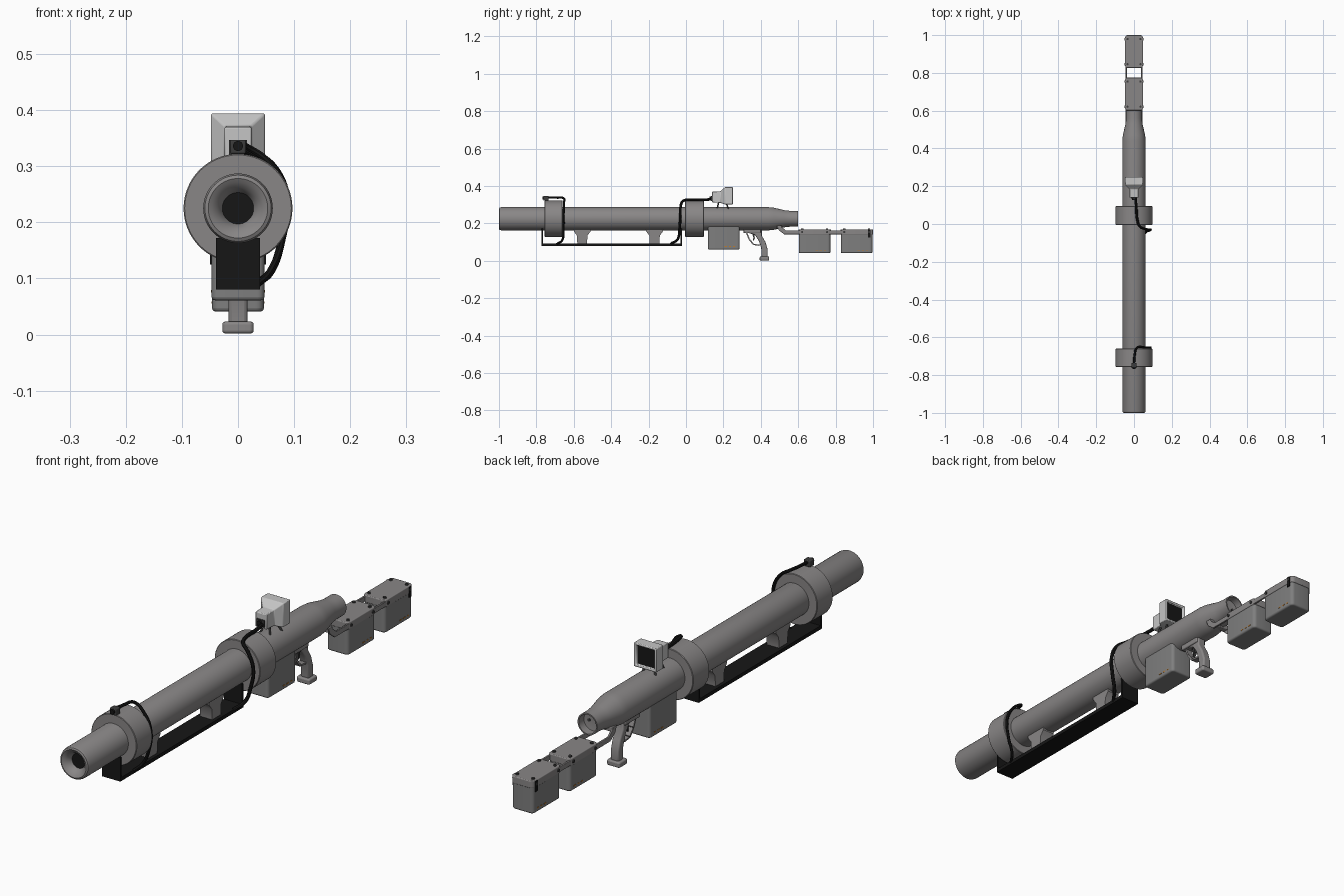
import bpy, bmesh, math
from mathutils import Vector, Matrix

cube = bpy.data.objects.get("Cube")
if cube:
    bpy.data.objects.remove(cube, do_unlink=True)


def material(name, rgb):
    m = bpy.data.materials.new(name)
    m.use_nodes = True
    color = (*rgb, 1)
    m.diffuse_color = color
    m.node_tree.nodes["Principled BSDF"].inputs["Base Color"].default_value = color
    return m


GREY = material("tube grey", (0.25, 0.24, 0.24))
BOXGREY = material("box grey", (0.21, 0.21, 0.21))
PALE = material("pale grey", (0.56, 0.56, 0.56))
BLACK = material("black", (0.008, 0.008, 0.008))
DARK = material("dark metal", (0.045, 0.045, 0.045))
ORANGE = material("orange", (0.5, 0.2, 0.03))

AXIS_Z = 0.225
parts = []


def finish(name, bm, *mats):
    bmesh.ops.recalc_face_normals(bm, faces=bm.faces)
    mesh = bpy.data.meshes.new(name)
    bm.to_mesh(mesh)
    bm.free()
    obj = bpy.data.objects.new(name, mesh)
    bpy.context.collection.objects.link(obj)
    for m in mats:
        mesh.materials.append(m)
    parts.append(obj)
    return obj


def bevel(obj, width, segments=3):
    mod = obj.modifiers.new("Bevel", "BEVEL")
    mod.width, mod.segments = width, segments
    mod.limit_method, mod.angle_limit = "ANGLE", math.radians(40)


def lathe(name, profile, mat, steps=64):
    """Spin (y, radius) points around the barrel axis."""
    bm = bmesh.new()
    verts = [bm.verts.new((0, y, AXIS_Z + r)) for y, r in profile]
    edges = [bm.edges.new(p) for p in zip(verts, verts[1:])]
    bmesh.ops.spin(bm, geom=verts + edges, cent=(0, 0, AXIS_Z), axis=(0, 1, 0),
                   angle=math.tau, steps=steps)
    bmesh.ops.remove_doubles(bm, verts=bm.verts, dist=0.0002)
    return finish(name, bm, mat)


def box(name, xs, ys, zs, mat, width=0, vertical=0):
    """Box from ranges; vertical rounds the upright edges, width the rest."""
    bm = bmesh.new()
    size = [b - a for a, b in (xs, ys, zs)]
    mid = [(a + b) / 2 for a, b in (xs, ys, zs)]
    bmesh.ops.create_cube(bm, size=1, matrix=Matrix.LocRotScale(Vector(mid), None, Vector(size)))
    if vertical:
        upright = [e for e in bm.edges if abs(e.verts[0].co.z - e.verts[1].co.z) > 1e-4]
        bmesh.ops.bevel(bm, geom=upright, offset=vertical, segments=5, profile=0.5, affect="EDGES")
    obj = finish(name, bm, mat)
    if width:
        bevel(obj, width)
    return obj


def prism(name, outline, half, mat, width=0):
    """Side outline in (y, z), extruded across x."""
    bm = bmesh.new()
    face = bm.faces.new([bm.verts.new((-half, y, z)) for y, z in outline])
    ext = bmesh.ops.extrude_face_region(bm, geom=[face])
    bmesh.ops.translate(bm, vec=(2 * half, 0, 0),
                        verts=[v for v in ext["geom"] if isinstance(v, bmesh.types.BMVert)])
    obj = finish(name, bm, mat)
    if width:
        bevel(obj, width)
    return obj


def rod(name, a, b, radius, mat, sides=12):
    a, b = Vector(a), Vector(b)
    bm = bmesh.new()
    turn = (b - a).to_track_quat("Z", "Y")
    bmesh.ops.create_cone(bm, cap_ends=True, segments=sides, radius1=radius, radius2=radius,
                          depth=(b - a).length, matrix=Matrix.LocRotScale((a + b) / 2, turn, None))
    return finish(name, bm, mat)


def cable(name, points, radius, mat):
    curve = bpy.data.curves.new(name, "CURVE")
    curve.dimensions = "3D"
    curve.bevel_depth, curve.bevel_resolution = radius, 2
    curve.use_fill_caps = True
    curve.resolution_u = 6
    spline = curve.splines.new("BEZIER")
    spline.bezier_points.add(len(points) - 1)
    for p, co in zip(spline.bezier_points, points):
        p.co = co
        p.handle_left_type = p.handle_right_type = "AUTO"
    curve.materials.append(mat)
    obj = bpy.data.objects.new(name, curve)
    bpy.context.collection.objects.link(obj)
    bpy.ops.object.select_all(action="DESELECT")
    obj.select_set(True)
    bpy.context.view_layer.objects.active = obj
    bpy.ops.object.convert(target="MESH")
    parts.append(bpy.context.view_layer.objects.active)


# Barrel with rounded funnel muzzle and necked, open rear
lathe("barrel", [(-0.97, 0.028), (-0.978, 0.031), (-0.988, 0.037), (-0.996, 0.046),
                 (-1, 0.053), (-0.997, 0.059), (-0.988, 0.062), (0.44, 0.062),
                 (0.47, 0.059), (0.53, 0.045), (0.56, 0.042), (0.6, 0.042),
                 (0.6, 0.037), (0.57, 0.036), (0.565, 0)], GREY)
lathe("bore", [(-0.97, 0.0285), (-0.969, 0)], BLACK)
for s in (-1, 1):
    rod("rear_contact", (s * 0.016, 0.56, AXIS_Z), (s * 0.016, 0.57, AXIS_Z), 0.006, DARK)

# Two collars around the barrel
for name, a, b in (("front_collar", -0.756, -0.66), ("rear_collar", -0.005, 0.095)):
    lathe(name, [(a, 0.06), (a, 0.095), (a + 0.002, 0.097), (b - 0.002, 0.097),
                 (b, 0.095), (b, 0.06)], GREY)

# Lower tray with end plates and flared supports
box("tray", (-0.039, 0.039), (-0.772, -0.022), (0.08, 0.094), BLACK)
box("tray_front_plate", (-0.039, 0.039), (-0.772, -0.764), (0.08, 0.172), BLACK)
box("tray_rear_plate", (-0.039, 0.039), (-0.03, -0.022), (0.08, 0.172), BLACK)
for c in (-0.555, -0.168):
    prism("tray_support", [(c - 0.045, 0.17), (c - 0.045, 0.158), (c - 0.028, 0.135),
                           (c - 0.026, 0.092), (c + 0.026, 0.092), (c + 0.028, 0.135),
                           (c + 0.045, 0.158), (c + 0.045, 0.17)], 0.026, GREY)

# Box below the barrel
box("under_box", (-0.047, 0.047), (0.117, 0.287), (0.061, 0.19), BOXGREY, 0.006, 0.012)

# Pistol grip, trigger and guard
prism("grip", [(0.335, 0.17), (0.335, 0.148), (0.368, 0.14), (0.388, 0.11), (0.402, 0.07),
               (0.405, 0.018), (0.435, 0.018), (0.437, 0.06), (0.425, 0.1),
               (0.405, 0.135), (0.405, 0.17)], 0.017, GREY, 0.006)
box("grip_base", (-0.028, 0.028), (0.394, 0.445), (0.002, 0.023), GREY, 0.005, 0.008)
box("trigger_housing", (-0.022, 0.022), (0.308, 0.4), (0.148, 0.172), GREY, 0.004)
guard = [(0.32, 0.15), (0.336, 0.112), (0.358, 0.085), (0.392, 0.08)]
for (y0, z0), (y1, z1) in zip(guard, guard[1:]):
    prism("trigger_guard", [(y0, z0), (y1, z1), (y1 + 0.004, z1 + 0.007),
                            (y0 + 0.006, z0 + 0.005)], 0.014, GREY)
prism("trigger", [(0.352, 0.15), (0.365, 0.15), (0.368, 0.12), (0.358, 0.105),
                  (0.36, 0.125)], 0.006, DARK)

# Sight: small front hood flaring to a framed rear screen
bm = bmesh.new()
rings = []
for y, h, z0, z1 in ((0.14, 0.024, 0.312, 0.37), (0.185, 0.024, 0.31, 0.372),
                     (0.208, 0.048, 0.302, 0.394), (0.25, 0.048, 0.302, 0.394)):
    rings.append([bm.verts.new(p) for p in ((-h, y, z0), (h, y, z0), (h, y, z1), (-h, y, z1))])
for r, q in zip(rings, rings[1:]):
    for i in range(4):
        bm.faces.new((r[i], r[(i + 1) % 4], q[(i + 1) % 4], q[i]))
bm.faces.new(rings[0])
screen = bm.faces.new(rings[-1])
bmesh.ops.recalc_face_normals(bm, faces=bm.faces)
bmesh.ops.inset_individual(bm, faces=[screen], thickness=0.012)
bmesh.ops.inset_individual(bm, faces=[screen], thickness=0.002, depth=-0.008)
screen.material_index = 1
bevel(finish("sight", bm, PALE, BLACK), 0.003, 2)
box("sight_lens_mount", (-0.016, 0.016), (0.134, 0.142), (0.32, 0.347), DARK)
rod("sight_lens", (0, 0.126, 0.335), (0, 0.138, 0.335), 0.01, BLACK, 20)
for s in (-1, 1):
    rod("sight_front_leg", (s * 0.012, 0.175, 0.315), (s * 0.022, 0.165, 0.275), 0.004, DARK)
    rod("sight_rear_leg", (s * 0.015, 0.215, 0.31), (s * 0.03, 0.228, 0.272), 0.004, DARK)

# Small camera on the front collar
box("front_camera", (-0.014, 0.014), (-0.762, -0.735), (0.322, 0.347), DARK, 0.003)
rod("front_camera_lens", (0, -0.768, 0.336), (0, -0.76, 0.336), 0.009, BLACK, 20)

# Cables running from the optics down to the tray
cable("front_cable", [(0.0, -0.74, 0.338), (0.004, -0.69, 0.338), (0.015, -0.655, 0.335),
                      (0.055, -0.653, 0.307), (0.085, -0.654, 0.25), (0.078, -0.655, 0.165),
                      (0.055, -0.662, 0.11), (0.036, -0.69, 0.09)], 0.006, BLACK)
cable("rear_cable", [(0.008, 0.14, 0.33), (0.012, 0.09, 0.326), (0.018, 0.02, 0.327),
                     (0.03, -0.012, 0.322), (0.062, -0.027, 0.3), (0.086, -0.03, 0.245),
                     (0.078, -0.035, 0.17), (0.06, -0.045, 0.115), (0.036, -0.08, 0.092)],
      0.007, BLACK)

# Rear boxes with caps, bolts and painted marks
for a, b in ((0.603, 0.772), (0.828, 0.997)):
    box("rear_box", (-0.046, 0.046), (a, b), (0.041, 0.15), BOXGREY, 0.006, 0.014)
    box("rear_box_cap", (-0.048, 0.048), (a - 0.002, b + 0.003), (0.14, 0.168), GREY, 0.003, 0.016)
    for s in (-1, 1):
        for y in (a + 0.018, b - 0.018):
            rod("cap_bolt", (s * 0.034, y, 0.165), (s * 0.034, y, 0.173), 0.006, DARK)
            rod("side_bolt", (s * 0.045, y, 0.154), (s * 0.051, y, 0.154), 0.006, DARK)
for a in (0.117, 0.603, 0.828):
    base = 0.075 if a < 0.5 else 0.055
    for s in (-1, 1):
        x = s * (0.0472 if a < 0.5 else 0.0462)
        for k in range(3):
            y = a + 0.09 + 0.022 * k
            box("orange_mark", (x - 0.001, x + 0.001), (y, y + 0.012),
                (base, base + 0.004), ORANGE)

# Side rails carrying the rear boxes
for s in (-1, 1):
    prism_rail = prism("rear_rail", [(0.485, 0.19), (0.495, 0.165), (0.525, 0.142), (0.84, 0.142),
                                     (0.84, 0.162), (0.535, 0.162), (0.512, 0.18), (0.51, 0.19)],
                       0.004, GREY, 0.002)
    prism_rail.location.x = s * 0.042
    box("rear_clip", (s * 0.048 - 0.002, s * 0.048 + 0.002), (0.972, 0.986), (0.125, 0.166), BLACK)
box("rail_bracket", (-0.042, 0.042), (0.487, 0.512), (0.172, 0.19), GREY, 0.003)

# Smooth shading with crisp edges
bpy.ops.object.select_all(action="DESELECT")
for obj in parts:
    obj.select_set(True)
bpy.context.view_layer.objects.active = parts[0]
bpy.ops.object.shade_smooth_by_angle(angle=math.radians(35))
